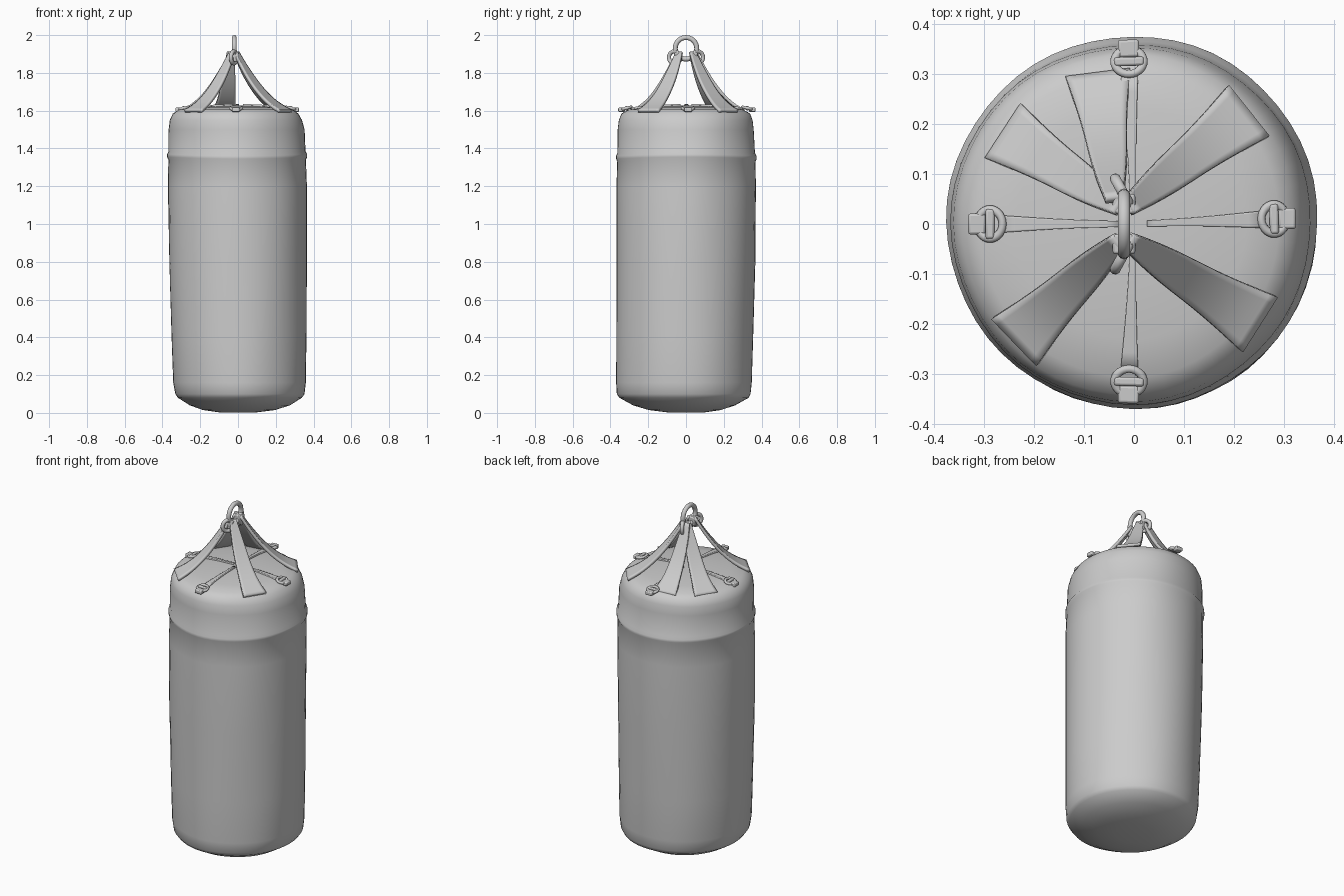
import bpy, bmesh, math
from mathutils import Vector

if "Cube" in bpy.data.objects:
    bpy.data.objects.remove(bpy.data.objects["Cube"])


def finish(ob, angle=35):
    bpy.ops.object.select_all(action='DESELECT')
    bpy.context.view_layer.objects.active = ob
    ob.select_set(True)
    bpy.ops.object.shade_smooth_by_angle(angle=math.radians(angle))
    return ob


def from_bmesh(name, bm):
    bmesh.ops.recalc_face_normals(bm, faces=bm.faces)
    me = bpy.data.meshes.new(name)
    bm.to_mesh(me)
    bm.free()
    ob = bpy.data.objects.new(name, me)
    bpy.context.collection.objects.link(ob)
    return ob


def torus(name, loc, rot, major, minor, scale=(1, 1, 1)):
    bpy.ops.mesh.primitive_torus_add(location=loc, rotation=rot, major_radius=major,
                                     minor_radius=minor, major_segments=28, minor_segments=10)
    ob = bpy.context.object
    ob.name = name
    ob.scale = scale
    return finish(ob, 60)


def box(name, loc, size, rz):
    bpy.ops.mesh.primitive_cube_add(size=1, location=loc, rotation=(0, 0, rz))
    ob = bpy.context.object
    ob.name = name
    ob.scale = size
    bpy.ops.object.transform_apply(location=False, rotation=False)
    bev = ob.modifiers.new("bevel", 'BEVEL')
    bev.width = 0.005
    bev.segments = 2
    return finish(ob)


def ribbon(name, start, end, path, widths, thick):
    """Strap from start to end; path holds (fraction outward, z)."""
    a, b = Vector(start), Vector(end)
    side = Vector((a.y - b.y, b.x - a.x)).normalized()
    bm = bmesh.new()
    prev = None
    for (t, z), w in zip(path, widths):
        c = a.lerp(b, t)
        row = [bm.verts.new((c.x + side.x * w * s, c.y + side.y * w * s, z)) for s in (-.5, 0, .5)]
        if prev:
            for i in range(2):
                bm.faces.new((prev[i], prev[i + 1], row[i + 1], row[i]))
        prev = row
    ob = from_bmesh(name, bm)
    sub = ob.modifiers.new("curve", 'SUBSURF')
    sub.levels = sub.render_levels = 2
    sub.boundary_smooth = 'PRESERVE_CORNERS'
    sol = ob.modifiers.new("thickness", 'SOLIDIFY')
    sol.thickness = thick
    sol.offset = 0
    return finish(ob)


# Padded bag: stacked rings (z, x centre, y centre, x radius, y radius)
rings = [(.003, 0, 0, .10, .10), (.015, .005, -.005, .19, .19), (.04, .01, -.008, .265, .27),
         (.08, .01, -.008, .328, .342), (.10, .01, -.01, .342, .354), (.16, .008, -.009, .351, .359),
         (.4, .005, -.007, .357, .362), (.8, 0, -.002, .364, .367), (1.2, -.002, .002, .368, .369),
         (1.335, -.003, .004, .364, .366), (1.35, -.003, .004, .371, .372),
         (1.365, -.003, .004, .371, .372), (1.38, -.003, .003, .362, .364),
         (1.5, -.006, 0, .36, .36), (1.55, -.01, 0, .35, .354), (1.585, -.012, 0, .332, .34),
         (1.605, -.01, 0, .30, .305), (1.617, -.005, 0, .23, .23), (1.625, 0, 0, .12, .12)]
N = 56
bm = bmesh.new()
prev = None
for z, cx, cy, rx, ry in rings:
    row = []
    for i in range(N):
        a = 2 * math.pi * i / N
        # gentle dents and a sagging seam
        k = 1 + .004 * math.sin(3 * a + 4 * z) + .003 * math.sin(7 * a - 5 * z)
        dz = .005 * math.cos(2 * a) if 1.3 < z < 1.4 else 0
        row.append(bm.verts.new((cx + rx * k * math.cos(a), cy + ry * k * math.sin(a), z + dz)))
    if prev:
        for i in range(N):
            j = (i + 1) % N
            bm.faces.new((prev[i], prev[j], row[j], row[i]))
    else:
        bmesh.ops.contextual_create(bm, geom=row)
    prev = row
tip = bm.verts.new((0, 0, 1.628))
for i in range(N):
    bm.faces.new((prev[i], prev[(i + 1) % N], tip))
finish(from_bmesh("bag_body", bm), 40)

# Hanging straps flaring out from the ring to the bag top
path = [(0, 1.91), (.14, 1.84), (.34, 1.755), (.55, 1.685), (.78, 1.63), (1, 1.598)]
widths = [.035, .055, .075, .085, .105, .13]
straps = [("front_right", (-.01, -.035), (.25, -.20)), ("front_left", (-.03, -.035), (-.238, -.235)),
          ("back_right", (-.01, .035), (.228, .225)), ("back_left", (-.03, .035), (-.26, .185)),
          ("back", (-.04, .05), (-.072, .30))]
for nm, s, e in straps:
    ribbon("strap_" + nm, s, e, path, widths, .016)

# Hanging ring and the two links that hold the straps
torus("hanging_ring", (-.02, 0, 1.93), (0, math.pi / 2, 0), .057, .013)
for s, nm in ((-1, "front"), (1, "back")):
    torus("strap_link_" + nm, (-.022, s * .062, 1.882), (0, math.pi / 2, .5 * s), .032, .011)
    box("strap_loop_" + nm, (-.02, s * .04, 1.885), (.045, .04, .05), 0)

# Buckles, tabs and lacing ridges across the bag top
for nm, x, y in (("right", .28, .01), ("left", -.288, 0), ("back", -.01, .325), ("front", -.01, -.315)):
    a = math.atan2(y, x)
    d = Vector((math.cos(a), math.sin(a), 0))
    p = Vector((x, y, 1.613))
    torus("buckle_" + nm, p, (0, .25, a), .026, .008, (1, 1.1, 1))
    box("buckle_bar_" + nm, p, (.018, .06, .022), a)
    box("buckle_tab_" + nm, p + d * .026 - Vector((0, 0, .008)), (.035, .042, .022), a)
    ribbon("top_ridge_" + nm, (0, 0), (x * .93, y * .93), [(.1, 1.629), (.5, 1.627), (1, 1.612)],
           [.012, .016, .035], .012)
